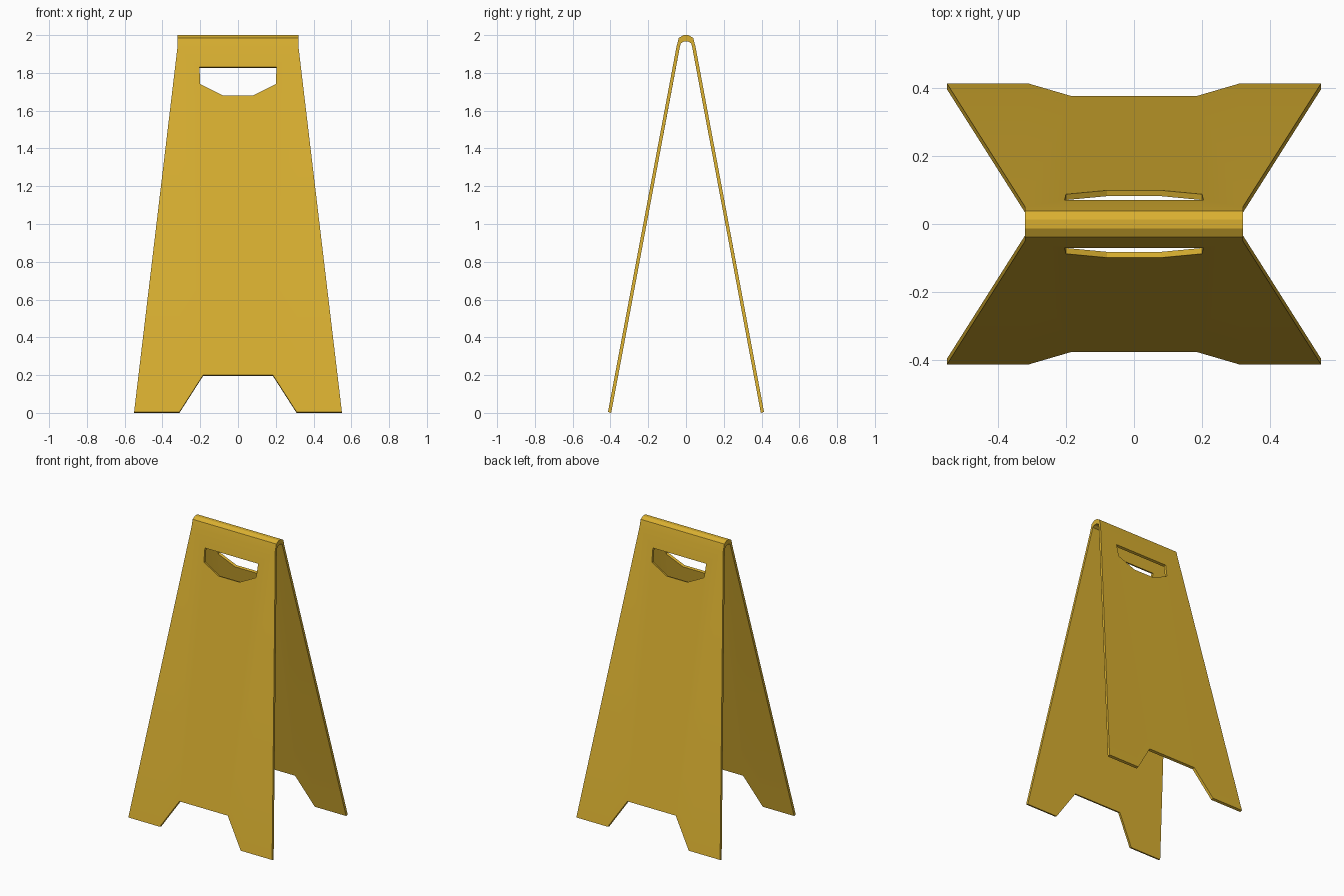
import bpy, bmesh, math

if "Cube" in bpy.data.objects:
    bpy.data.objects.remove(bpy.data.objects["Cube"])

# Half outline of one leaf (x, z): tapered side, foot, floor notch, hand hole
HALF = [(0, 1.94), (0.32, 1.94), (0.55, 0.005), (0.31, 0.005), (0.185, 0.2), (0, 0.2),
        (0, 1.68), (0.08, 1.68), (0.2, 1.74), (0.204, 1.83), (0, 1.83)]
# Rounded fold at the top (y, z), outer skin
FOLD = [(0.05, 1.94), (0.038, 1.985), (0.013, 2.0)]


def leaf_y(z):
    return 0.414 - 0.1876 * z


def inner(co):
    # Matching point on the inside skin
    s = 1 if co.y > 0 else -1
    if co.z > 1.99:
        return co.x, s * 0.012, 1.966
    if co.z > 1.97:
        return co.x, s * 0.028, 1.956
    return co.x, co.y - s * 0.017, co.z - 0.005


bm = bmesh.new()


def face(points):
    bm.faces.new([bm.verts.new(p) for p in points])


# Both leaves, each from two mirrored halves
for sx in (-1, 1):
    for sy in (-1, 1):
        pts = [(sx * x, sy * leaf_y(z), z) for x, z in HALF]
        face(pts if sx * sy > 0 else pts[::-1])
    # Fold strips joining the leaves
    path = [(-y, z) for y, z in FOLD] + FOLD[::-1]
    for (y0, z0), (y1, z1) in zip(path, path[1:]):
        face([(0, y0, z0), (sx * 0.32, y0, z0), (sx * 0.32, y1, z1), (0, y1, z1)])

bmesh.ops.remove_doubles(bm, verts=bm.verts[:], dist=0.001)
bmesh.ops.recalc_face_normals(bm, faces=bm.faces[:])

# Thicken the sheet inwards
res = bmesh.ops.extrude_face_region(bm, geom=bm.faces[:], use_keep_orig=True)
for v in [g for g in res["geom"] if isinstance(g, bmesh.types.BMVert)]:
    v.co = inner(v.co)
bmesh.ops.recalc_face_normals(bm, faces=bm.faces[:])

mesh = bpy.data.meshes.new("folding_floor_sign")
bm.to_mesh(mesh)
bm.free()
sign = bpy.data.objects.new("folding_floor_sign", mesh)
bpy.context.collection.objects.link(sign)

# Yellow plastic
mat = bpy.data.materials.new("yellow_plastic")
mat.diffuse_color = (0.69, 0.43, 0.03, 1)
mat.use_nodes = True
mat.node_tree.nodes["Principled BSDF"].inputs["Base Color"].default_value = mat.diffuse_color
mesh.materials.append(mat)

# Smooth only the gentle bend into the fold
bpy.context.view_layer.objects.active = sign
sign.select_set(True)
bpy.ops.object.shade_smooth_by_angle(angle=math.radians(20))
